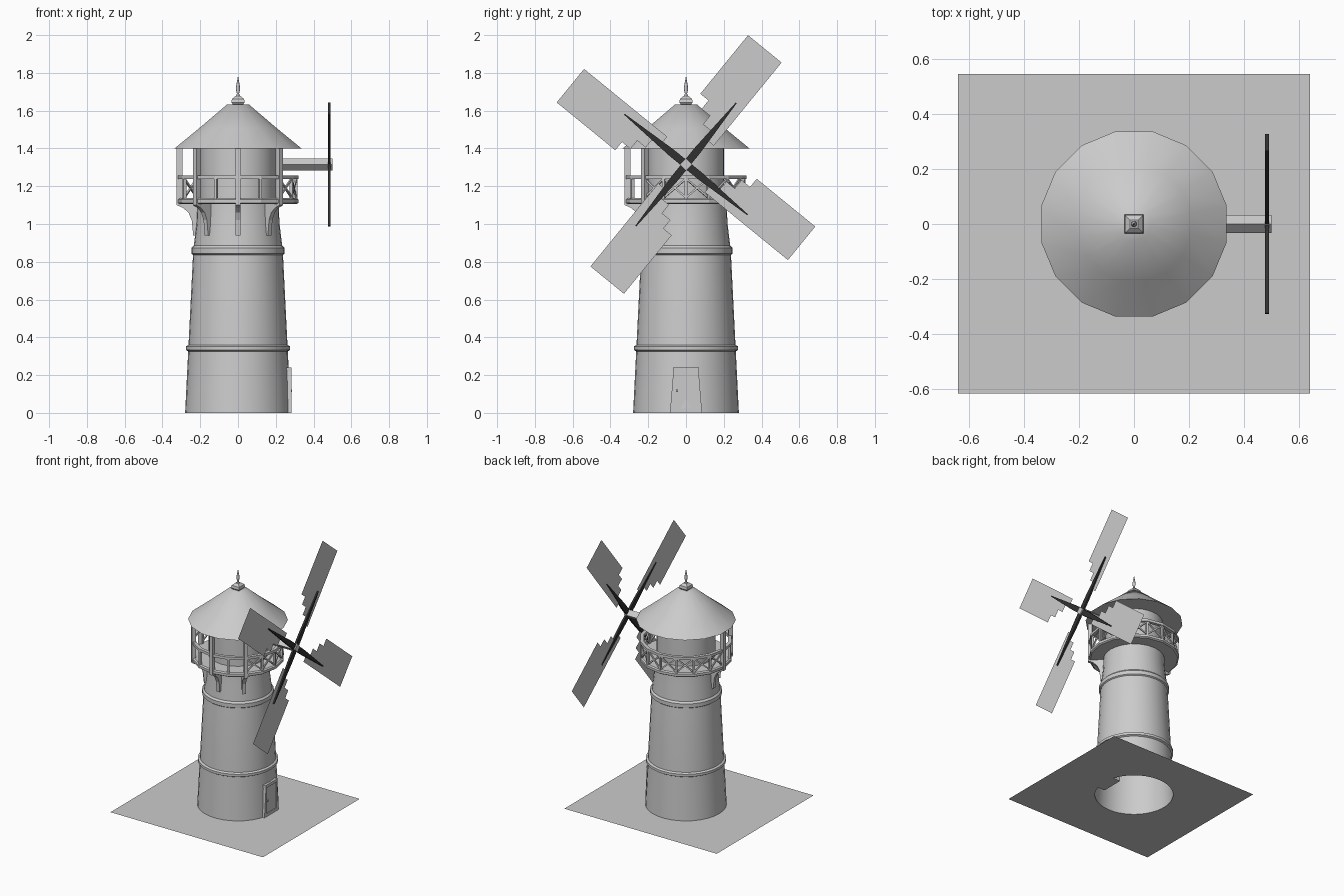
import bpy, bmesh
from math import pi, cos, sin, radians, atan2
from mathutils import Vector, Matrix

if "Cube" in bpy.data.objects:
    bpy.data.objects.remove(bpy.data.objects["Cube"])


def make(name, verts, faces, smooth=0, mat=None, fix=True):
    me = bpy.data.meshes.new(name)
    me.from_pydata([tuple(v) for v in verts], [], faces)
    if fix:
        bm = bmesh.new()
        bm.from_mesh(me)
        bmesh.ops.recalc_face_normals(bm, faces=bm.faces)
        bm.to_mesh(me)
        bm.free()
    ob = bpy.data.objects.new(name, me)
    bpy.context.collection.objects.link(ob)
    if mat:
        me.materials.append(mat)
    if smooth:
        bpy.ops.object.select_all(action='DESELECT')
        ob.select_set(True)
        bpy.context.view_layer.objects.active = ob
        bpy.ops.object.shade_smooth_by_angle(angle=radians(smooth))
    return ob


def lathe(name, prof, seg, smooth=0, turn=0.0, loop=False, caps=()):
    n = len(prof)
    verts = [(r * cos(turn + 2 * pi * i / seg), r * sin(turn + 2 * pi * i / seg), z)
             for i in range(seg) for r, z in prof]
    faces = []
    for i in range(seg):
        j = (i + 1) % seg
        for k in range(n if loop else n - 1):
            m = (k + 1) % n
            faces.append((i * n + k, j * n + k, j * n + m, i * n + m))
    for k in caps:
        faces.append([i * n + k % n for i in range(seg)])
    return make(name, verts, faces, smooth)


def prism(name, pts, offset, mat=None):
    # flat outline pts pushed along the offset vector
    n = len(pts)
    pts = [Vector(p) for p in pts]
    verts = pts + [p + Vector(offset) for p in pts]
    faces = [list(range(n)), list(range(n, 2 * n))]
    faces += [(i, (i + 1) % n, n + (i + 1) % n, n + i) for i in range(n)]
    return make(name, verts, faces, mat=mat)


def box(name, lo, hi):
    (a, b, c), (d, e, f) = lo, hi
    return prism(name, [(a, b, c), (d, b, c), (d, e, c), (a, e, c)], (0, 0, f - c))


def bar(name, p, q, w):
    # square bar between two points
    p, q = Vector(p), Vector(q)
    d = (q - p).normalized()
    side = d.cross(Vector((p.x, p.y, 0)).normalized()).normalized() * w / 2
    up = d.cross(side).normalized() * w / 2
    return prism(name, [p + side + up, p - side + up, p - side - up, p + side - up], q - p)


def polar(r, a, z):
    return (r * cos(a), r * sin(a), z)


# ground sheet with a round hole under the tower
N = 64
hole, rim = [], []
angles = [2 * pi * i / N for i in range(N)]
angles += [atan2(y, x) % (2 * pi) for x in (-.64, .64) for y in (-.615, .545)]
angles.sort()
for a in angles:
    c, s = cos(a), sin(a)
    t = min(.64 / max(abs(c), 1e-6), (.545 if s > 0 else .615) / max(abs(s), 1e-6))
    hole.append((.275 * c, .275 * s, 0))
    rim.append((t * c, t * s, 0))
n = len(angles)
make("ground", hole + rim,
     [(i, n + i, n + (i + 1) % n, (i + 1) % n) for i in range(n)], fix=False)

# tower body, trim bands and upper drum
lathe("tower", [(.28, 0), (.263, .34), (.237, .86), (.22, 1.0), (.215, 1.11)], 32, 40)
lathe("lower_band", [(.262, .325), (.276, .333), (.276, .352), (.262, .36)], 32, 40)
lathe("upper_band", [(.236, .835), (.247, .843), (.247, .872), (.235, .885)], 32, 40)
lathe("upper_drum", [(.202, 1.1), (.202, 1.41)], 32, 40)

# balcony floor and railing rings
lathe("balcony_floor", [(.2, 1.105), (.31, 1.105), (.32, 1.112), (.32, 1.13), (.31, 1.137), (.2, 1.137)], 16)
lathe("top_rail", [(.295, 1.238), (.32, 1.238), (.32, 1.258), (.295, 1.258)], 16, loop=True)

# balusters all round, cross braces except on the post side
for i in range(16):
    a, b = i * pi / 8, (i + 1) * pi / 8
    bar("baluster", polar(.307, a, 1.13), polar(.307, a, 1.245), .016)
    if not 8 <= i < 14:
        bar("brace", polar(.307, a, 1.14), polar(.307, b, 1.24), .01)
        bar("brace", polar(.307, b, 1.14), polar(.307, a, 1.24), .01)

# roof posts, each on a curved bracket
curve = [(.325, 1.1), (.29, 1.085), (.262, 1.06), (.245, 1.02), (.237, .94), (.215, .94), (.21, 1.11), (.325, 1.11)]
for deg in (180, 225, 270, 315):
    a = radians(deg)
    t = Vector((-sin(a), cos(a), 0)) * .026
    prism("bracket", [Vector(polar(r, a, z)) - t / 2 for r, z in curve], t)
    prism("roof_post", [Vector(polar(r, a, z)) - t / 2
                        for r, z in ((.295, 1.1), (.325, 1.1), (.325, 1.405), (.295, 1.405))], t)

# conical roof with closed eaves, and finial
lathe("roof", [(.2, 1.4), (.343, 1.4), (.212, 1.505), (.06, 1.632)], 16, 50, pi / 16, caps=(-1,))
lathe("finial_base", [(.035, 1.63), (.05, 1.643), (.045, 1.662), (.02, 1.678)], 4, turn=pi / 4, caps=(0, -1))
lathe("finial_spike", [(.013, 1.67), (.006, 1.69), (.012, 1.715), (.008, 1.74), (.001, 1.78)], 8, 50, caps=(0, -1))

# sail shaft
HUB = 1.315
prism("sail_shaft", [(.15, 0, HUB - .032), (.15, .032, HUB), (.15, 0, HUB + .032), (.15, -.032, HUB)], (.35, 0, 0))

# four spars and four flat sails with stepped inner ends
dark = bpy.data.materials.new("dark_wood")
dark.diffuse_color = (.03, .03, .03, 1)
dark.use_nodes = True
dark.node_tree.nodes["Principled BSDF"].inputs["Base Color"].default_value = dark.diffuse_color
outline = [(.738, .051), (.738, -.178), (.338, -.178), (.338, -.122), (.28, -.122),
           (.28, -.065), (.222, -.065), (.222, -.007), (.17, -.007), (.17, .051)]
for k in range(4):
    a = radians(50.8) + k * pi / 2

    def place(u, v, x):
        return (x, u * cos(a) + v * sin(a), HUB + u * sin(a) - v * cos(a))

    make("sail", [place(u, v, .48) for u, v in outline], [list(range(len(outline)))], fix=False)
    ring = [place(u, s * w, x) for u, w in ((.0, .02), (.1, .02), (.42, .003))
            for s, x in ((-1, .476), (1, .476), (1, .491), (-1, .491))]
    make("spar", ring, [(0, 1, 2, 3), (8, 9, 10, 11)] +
         [(o + i, o + (i + 1) % 4, o + 4 + (i + 1) % 4, o + 4 + i) for o in (0, 4) for i in range(4)], mat=dark)

# door with tapered frame, panel and handle
for s in (-1, 1):
    prism("door_jamb", [(.2, s * .085, 0), (.2, s * .06, 0), (.2, s * .06, .22), (.2, s * .067, .22)], (.082, 0, 0))
box("door_lintel", (.2, -.07, .218), (.282, .07, .24))
box("door_sill", (.2, -.065, 0), (.282, .065, .022))
box("door_panel", (.2, -.062, .02), (.276, .062, .22))
box("door_handle", (.275, -.052, .11), (.285, -.042, .125))
